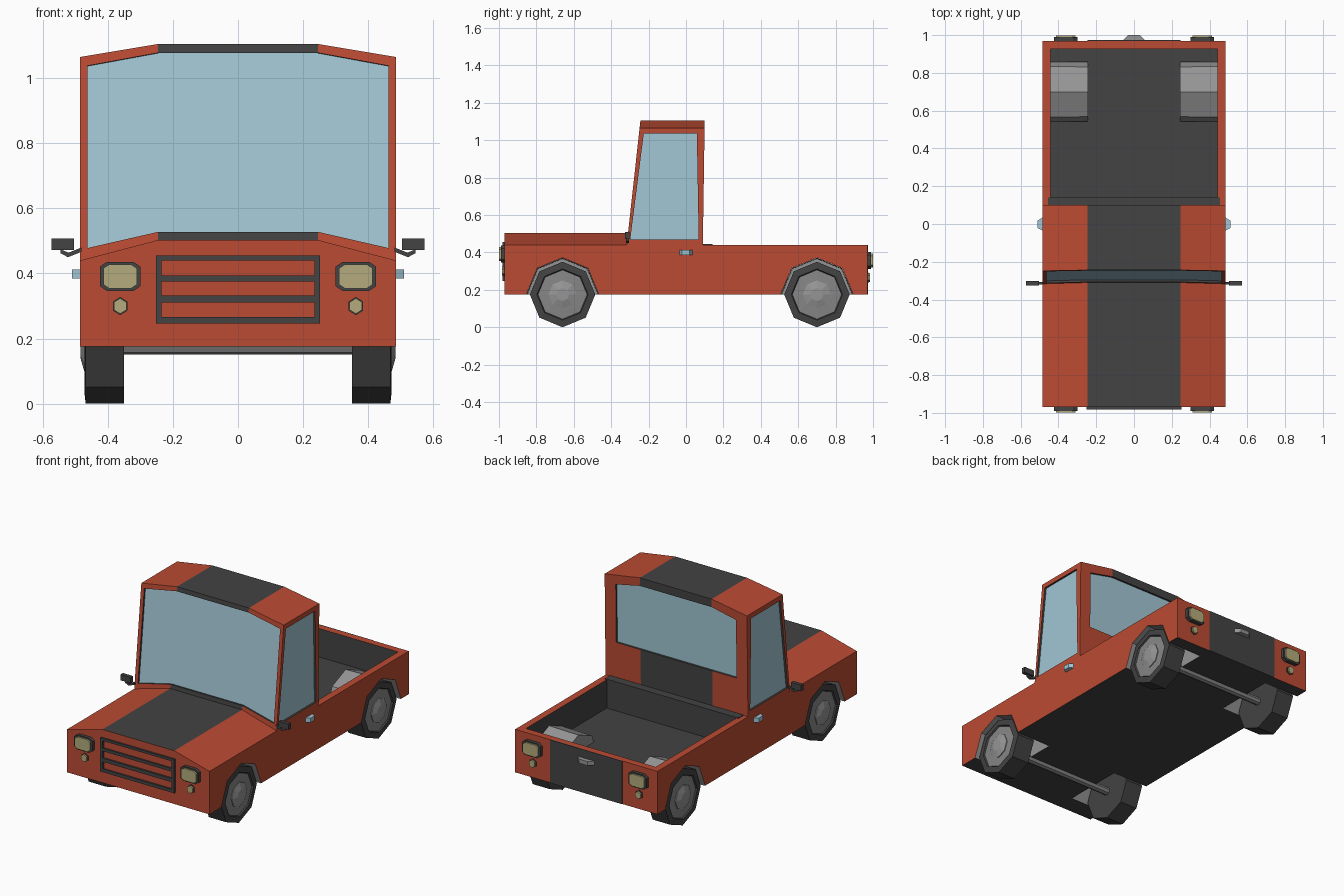
import bpy, bmesh, math
from mathutils import Vector

if "Cube" in bpy.data.objects:
    bpy.data.objects.remove(bpy.data.objects["Cube"])

# Palette shared by every part, addressed by index
COLOURS = [("red_paint", (0.50, 0.070, 0.033)), ("dark_trim", (0.056, 0.056, 0.056)),
           ("window_blue", (0.36, 0.57, 0.66)), ("light_grey", (0.30, 0.30, 0.30)),
           ("lamp_yellow", (0.46, 0.41, 0.20)), ("rim_grey", (0.24, 0.24, 0.24))]
MATS = []
for nm, c in COLOURS:
    m = bpy.data.materials.new(nm)
    m.diffuse_color = (*c, 1)
    m.use_nodes = True
    m.node_tree.nodes["Principled BSDF"].inputs["Base Color"].default_value = m.diffuse_color
    MATS.append(m)
RED, DARK, GLASS, GREY, LAMP, RIM = range(6)


def finish(name, bm):
    bmesh.ops.recalc_face_normals(bm, faces=bm.faces)
    me = bpy.data.meshes.new(name)
    bm.to_mesh(me)
    bm.free()
    for m in MATS:
        me.materials.append(m)
    ob = bpy.data.objects.new(name, me)
    bpy.context.collection.objects.link(ob)
    return ob


def loft(name, rings, mat, side=None):
    """Closed solid through rings of equal length; caps use mat, sides use side."""
    side = mat if side is None else side
    bm = bmesh.new()
    vs = [[bm.verts.new(p) for p in r] for r in rings]
    n = len(rings[0])
    for a, b in zip(vs, vs[1:]):
        for i in range(n):
            bm.faces.new((a[i], a[(i + 1) % n], b[(i + 1) % n], b[i])).material_index = side
    bm.faces.new(vs[0]).material_index = mat
    bm.faces.new(vs[-1]).material_index = mat
    return finish(name, bm)


def prism(name, pts, vec, mat, side=None):
    v = Vector(vec)
    return loft(name, [[Vector(p) for p in pts], [Vector(p) + v for p in pts]], mat, side)


def box(name, x, y, z, mat):
    return prism(name, [(x[0], y[0], z[0]), (x[1], y[0], z[0]), (x[1], y[1], z[0]),
                        (x[0], y[1], z[0])], (0, 0, z[1] - z[0]), mat)


def cut(ob, cutter):
    mod = ob.modifiers.new("cut", 'BOOLEAN')
    mod.operation = 'DIFFERENCE'
    mod.solver = 'EXACT'
    mod.object = cutter
    bpy.context.view_layer.objects.active = ob
    bpy.ops.object.modifier_apply(modifier=mod.name)
    bpy.data.objects.remove(cutter, do_unlink=True)


def ring(x, y, z, r, n=8):
    return [Vector((x, y + r * math.cos(2 * math.pi * k / n), z + r * math.sin(2 * math.pi * k / n)))
            for k in range(n)]


W, C, TOP, BOT = 0.485, 0.245, 0.44, 0.175
AXLES = (("front", -0.66), ("rear", 0.70))


def arch(x, y, r, low):
    return [(x, y + r, low)] + ring(x, y, 0.18, r)[0:5] + [(x, y - r, low)]


# Lower body with load bed and wheel wells cut out
body = box("body", (-W, W), (-0.97, 0.97), (BOT, TOP), RED)
for f in body.data.polygons:
    if f.normal.z < -0.9:
        f.material_index = DARK
cut(body, box("bed_cutter", (-0.442, 0.442), (0.14, 0.927), (0.265, 0.6), DARK))
for end, y in AXLES:
    for s in (-1, 1):
        cut(body, prism("well_cutter", arch(s * C, y, 0.192, 0.1), (s * 0.4, 0, 0), GREY))

# Wheel arch shells, tapering inwards and closed on the inner side
for end, y in AXLES:
    for s in (-1, 1):
        bm = bmesh.new()
        a = [bm.verts.new(p) for p in arch(s * (W - 0.001), y, 0.191, BOT)]
        b = [bm.verts.new(p) for p in arch(s * (C - 0.002), y, 0.186, BOT)]
        for i in range(6):
            bm.faces.new((a[i], a[i + 1], b[i + 1], b[i]))
        bm.faces.new(b)
        for f in bm.faces:
            f.material_index = GREY
        finish(f"{end}_wheel_arch", bm)

# Hood with raised centre stripe
hood = prism("hood", [(-W, -0.97, TOP), (-C, -0.97, 0.503), (C, -0.97, 0.503), (W, -0.97, TOP)],
             (0, 0.665, 0), RED)
for f in hood.data.polygons:
    if f.normal.z > 0.99:
        f.material_index = DARK


# Cab: cross-section swept between the raked front and rear planes
def front_y(z):
    return -0.317 + (z - TOP) * 0.11


def back_y(z):
    return 0.09 + (z - TOP) * 0.015


cols = [(-W, 1.065), (-C, 1.105), (C, 1.105), (W, 1.065)]
bm = bmesh.new()
grid = [[bm.verts.new(p) for p in ((x, front_y(TOP), TOP), (x, front_y(t), t),
                                   (x, back_y(t), t), (x, back_y(TOP), TOP))] for x, t in cols]
for i in range(3):
    for j in range(4):
        k = (j + 1) % 4
        f = bm.faces.new((grid[i][j], grid[i][k], grid[i + 1][k], grid[i + 1][j]))
        f.material_index = DARK if i == 1 else RED
for g in (grid[0], grid[3]):
    bm.faces.new(g)
cab = finish("cab", bm)


# Recessed windows
def window(pts, out):
    out = Vector(out).normalized()
    cut(cab, prism("window_cutter", [Vector(p) - out * 0.012 for p in pts], out * 0.05, GLASS, DARK))


def pane(w, lo_edge, lo_mid, hi_mid, hi_edge):
    return [(-w, lo_edge), (-C, lo_mid), (C, lo_mid), (w, lo_edge),
            (w, hi_edge), (C, hi_mid), (-C, hi_mid), (-w, hi_edge)]


window([(x, front_y(z), z) for x, z in pane(0.463, 0.478, 0.528, 1.078, 1.038)], (0, -1, 0.11))
window([(x, back_y(z), z) for x, z in pane(0.41, 0.66, 0.66, 1.055, 1.02)], (0, 1, -0.015))
for s in (-1, 1):
    window([(s * W, -0.298, 0.47), (s * W, -0.226, 1.035), (s * W, 0.058, 1.035), (s * W, 0.068, 0.47)],
           (s, 0, 0))

# Dark sill behind cab and tailgate stripe
box("bed_sill", (-0.455, 0.455), (0.085, 0.141), (0.436, 0.444), DARK)
box("tailgate_stripe", (-C, C), (0.966, 0.973), (BOT, TOP), DARK)

# Grille frame with bars
for z0, z1 in ((0.247, 0.266), (0.311, 0.333), (0.376, 0.394), (0.44, 0.455)):
    box("grille_bar", (-0.252, 0.252), (-0.981, -0.965), (z0, z1), DARK)
for s in (-1, 1):
    box("grille_side", sorted((s * 0.235, s * 0.252)), (-0.981, -0.965), (0.247, 0.455), DARK)

# Front and rear lamps
LENS = [(0.062, 0.03), (0.04, 0.045), (-0.04, 0.045), (-0.062, 0.03),
        (-0.062, -0.03), (-0.04, -0.045), (0.04, -0.045), (0.062, -0.03)]
HEX = [(0.027 * math.sin(k * math.pi / 3) * 0.95, 0.028 * math.cos(k * math.pi / 3)) for k in range(6)]
for end, d, zb, zs in (("front", -1, 0.391, 0.30), ("rear", 1, 0.357, 0.265)):
    for s in (-1, 1):
        for nm, shape, z, depth, k, mat in (("lamp_frame", LENS, zb, 0.99, 1, DARK),
                                            ("lamp_lens", LENS, zb, 0.999, 0.83, LAMP),
                                            ("small_lamp_frame", HEX, zs, 0.976, 1, DARK),
                                            ("small_lamp_lens", HEX, zs, 0.985, 0.85, LAMP)):
            prism(f"{end}_{nm}", [(s * 0.362 + x * k, d * 0.965, z + h * k) for x, h in shape],
                  (0, d * (depth - 0.965), 0), mat)

# Tailgate handle and door handles
prism("tailgate_handle", [(-0.06, 0.97, 0.365), (0.06, 0.97, 0.365), (0.03, 1.0, 0.365), (-0.03, 1.0, 0.365)],
      (0, 0, 0.025), GREY)
for s in (-1, 1):
    prism("door_handle", [(s * 0.48, -0.037, 0.385), (s * 0.48, 0.037, 0.385),
                          (s * 0.51, 0.018, 0.385), (s * 0.51, -0.022, 0.385)], (0, 0, 0.027), GLASS)
    # Mirrors on slanted arms
    box("mirror", sorted((s * 0.504, s * 0.573)), (-0.325, -0.302), (0.472, 0.508), DARK)
    prism("mirror_arm", [(s * 0.48, -0.32, 0.467), (s * 0.48, -0.32, 0.48), (s * 0.52, -0.32, 0.464),
                         (s * 0.545, -0.32, 0.474), (s * 0.545, -0.32, 0.462), (s * 0.522, -0.32, 0.45)],
          (0, 0.014, 0), DARK)

# Wheels: eight-sided tyre, rim and domed hub, joined by axles
for end, y in AXLES:
    loft(f"{end}_axle", [ring(x, y, 0.175, 0.024) for x in (-0.36, 0.36)], RIM)
    for s in (-1, 1):
        def lathe(nm, prof, mat):
            loft(f"{end}_{nm}", [ring(s * x, y, 0.175, r) for x, r in prof], mat)
        lathe("tyre", ((0.35, 0.175), (0.468, 0.175), (0.472, 0.137), (0.462, 0.13)), DARK)
        lathe("rim", ((0.44, 0.132), (0.464, 0.132), (0.467, 0.08)), RIM)
        lathe("hub", ((0.45, 0.076), (0.472, 0.076), (0.484, 0.035)), GREY)
